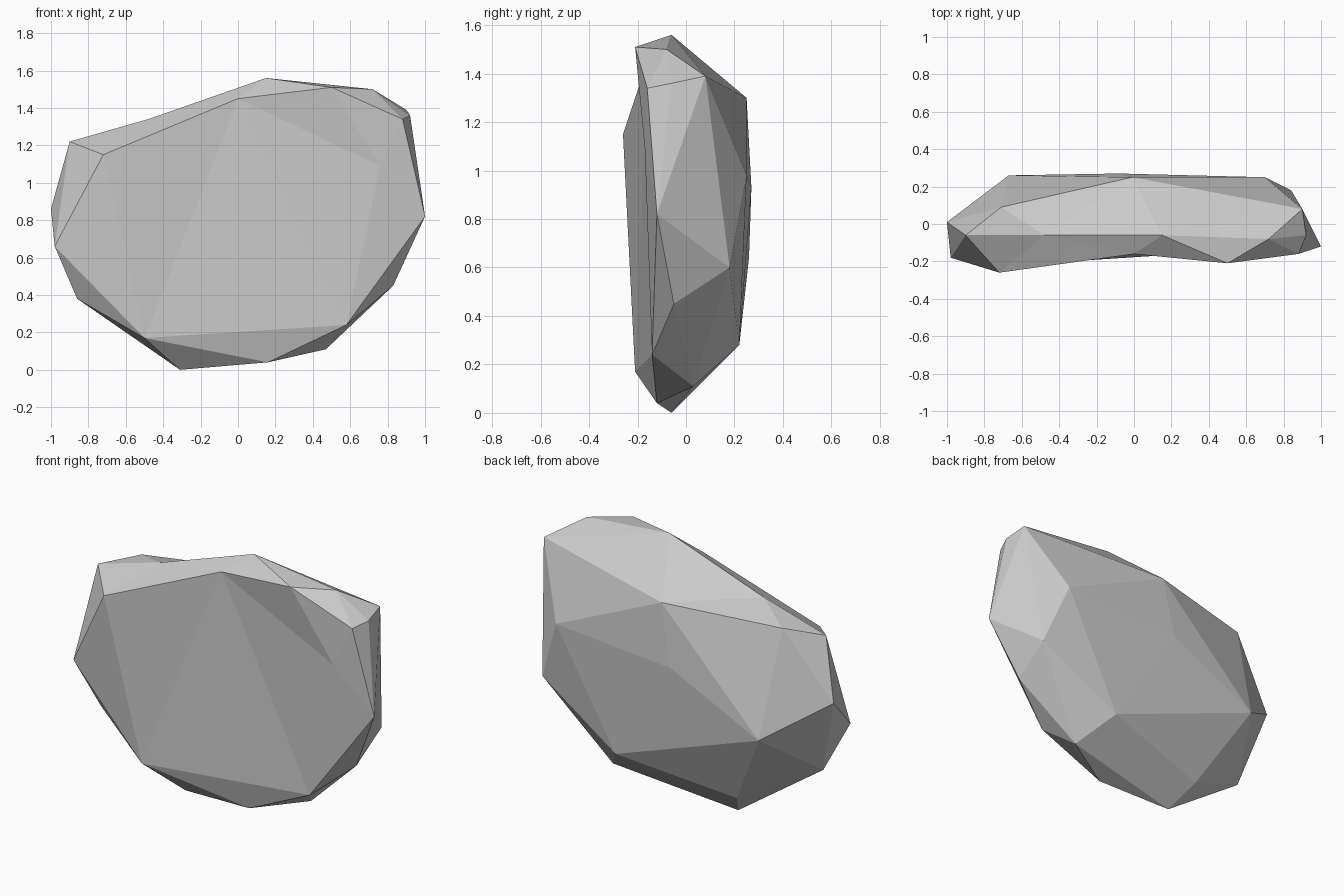
import bpy
import bmesh
from mathutils import Vector

default_cube = bpy.data.objects.get("Cube")
if default_cube:
    bpy.data.objects.remove(default_cube, do_unlink=True)


def grey_material(name, value):
    material = bpy.data.materials.new(name)
    material.use_nodes = True
    colour = (value, value, value, 1.0)
    material.diffuse_color = colour
    shader = next(n for n in material.node_tree.nodes if n.type == "BSDF_PRINCIPLED")
    shader.inputs["Base Color"].default_value = colour
    shader.inputs["Roughness"].default_value = 0.9
    return material


# Corners of the boulder, grouped by region
top_ridge = [(-.9, -.06, 1.22), (-.71, .09, 1.27), (.15, -.06, 1.56), (.72, -.08, 1.5)]
front_face = [(-.72, -.26, 1.15), (.5, -.21, 1.51), (.76, -.17, 1.09), (-.5, -.21, .17)]
left_end = [(.88, -.16, 1.34), (.92, -.06, 1.36), (.9, .08, 1.39),
            (1, -.12, .82), (.83, -.05, .45), (.84, .18, .6)]
right_end = [(-.98, -.18, .66), (-1, .01, .86), (-.86, -.09, .38)]
underside = [(.58, -.14, .24), (.47, .03, .11), (.16, -.12, .04),
             (-.31, -.06, 0), (-.4, .08, .15)]
back_face = [(-.01, .25, 1.3), (.7, .25, .98), (-.08, .27, .93),
             (-.67, .26, .64), (.32, .22, .28)]

# Hollow corners: real position, and the push that keeps them on the hull
hollows = [((0, -.16, 1.45), (0, -.11, 0)),
           ((-.48, -.06, 1.34), (0, 0, .1)),
           ((.42, -.18, .85), (0, .012, -.13))]


def build_boulder(name, material):
    bm = bmesh.new()
    for region in (top_ridge, front_face, left_end, right_end, underside, back_face):
        for corner in region:
            bm.verts.new(corner)
    pushed = [(bm.verts.new(Vector(p) + Vector(push)), Vector(p)) for p, push in hollows]

    # Wrap the corners in flat triangles, then sink the hollow ones back in
    bmesh.ops.convex_hull(bm, input=bm.verts[:])
    for vert, place in pushed:
        vert.co = place
    loose = [v for v in bm.verts if not v.link_faces]
    bmesh.ops.delete(bm, geom=loose, context="VERTS")
    bmesh.ops.recalc_face_normals(bm, faces=bm.faces[:])
    for face in bm.faces:
        face.smooth = False

    mesh = bpy.data.meshes.new(name)
    bm.to_mesh(mesh)
    bm.free()
    mesh.materials.append(material)
    boulder = bpy.data.objects.new(name, mesh)
    bpy.context.scene.collection.objects.link(boulder)
    return boulder


build_boulder("boulder", grey_material("stone grey", 0.6))
